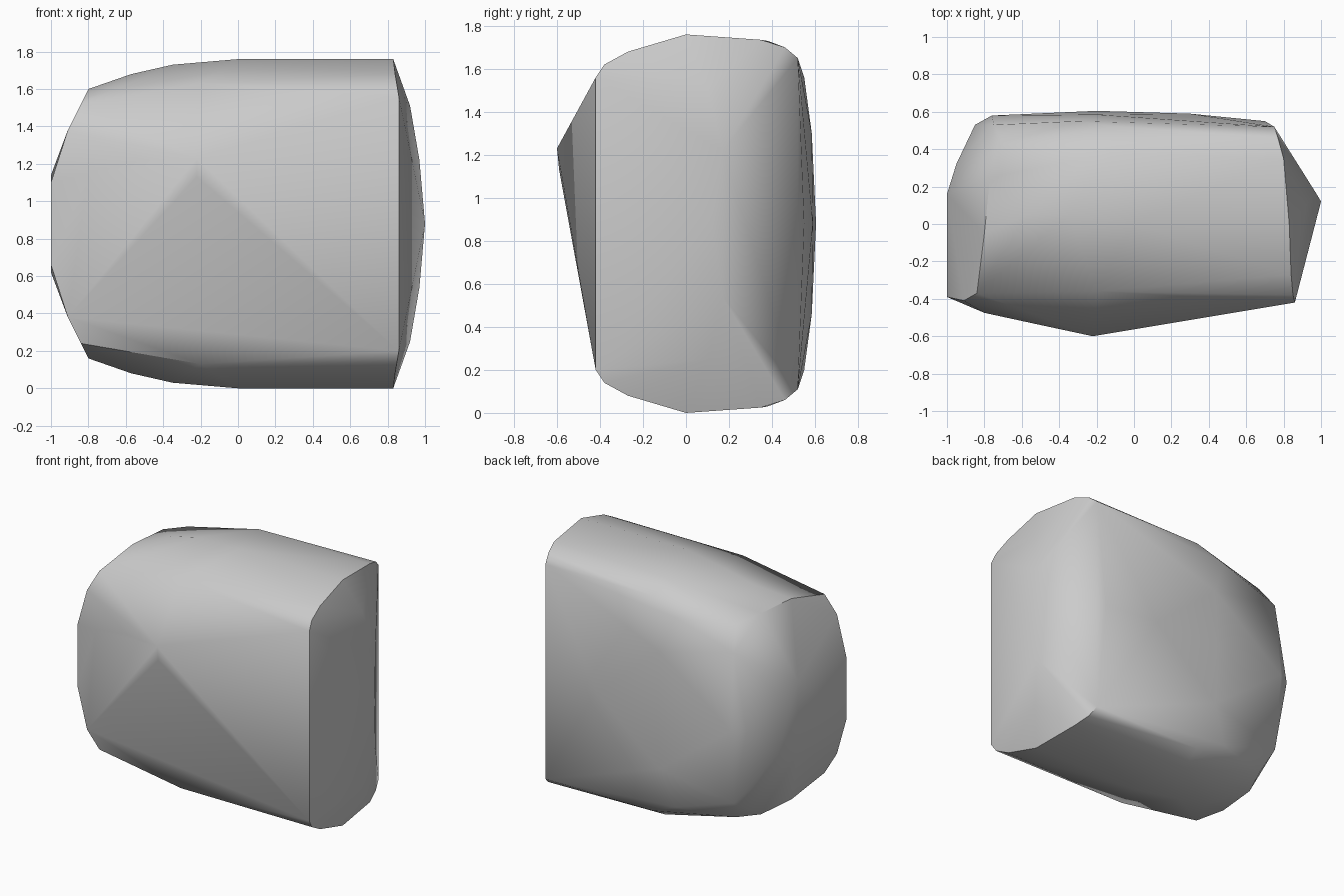
import bpy
import bmesh
import math

HEIGHT = 1.76


def add_point(mesh, x, y, z):
    """Add one corner of the faceted block."""
    return mesh.verts.new((x, y, z))


def add_mirrored(mesh, points):
    """Add corners together with their copies about the middle height."""
    for x, y, z in points:
        add_point(mesh, x, y, z)
        if abs(z - HEIGHT / 2) > 0.01:
            add_point(mesh, x, y, HEIGHT - z)


def make_material(name, colour):
    material = bpy.data.materials.new(name)
    material.use_nodes = True
    material.diffuse_color = colour
    shader = next(node for node in material.node_tree.nodes
                  if node.type == 'BSDF_PRINCIPLED')
    shader.inputs['Base Color'].default_value = colour
    return material


# Remove the default cube
default_cube = bpy.data.objects.get("Cube")
if default_cube:
    bpy.data.objects.remove(default_cube, do_unlink=True)

# Rim around the right-hand cut face
right_rim = [
    (0.86, -0.42, 1.56), (0.85, -0.38, 1.62), (0.84, -0.27, 1.68),
    (0.83, 0.0, 1.76), (0.80, 0.35, 1.735), (0.77, 0.46, 1.70),
    (0.75, 0.52, 1.65),
]

# Curved ridge that makes the right-hand face bulge
right_ridge = [
    (0.92, 0.1, 1.51), (0.97, 0.17, 1.22), (1.0, 0.12, 0.88),
]

# Rounded left-hand end
left_end = [
    (-1.0, -0.39, 1.1), (-0.91, -0.41, 1.38), (-0.84, -0.37, 1.52),
    (-0.8, -0.05, 1.6), (-0.77, 0.25, 1.6), (-0.7, 0.43, 1.57),
    (-0.75, 0.53, 1.42), (-1.0, 0.16, 1.14), (-0.95, 0.32, 1.1),
    (-0.85, 0.53, 0.88),
]

# Crown running along the top and the underside
crown = [
    (0.0, 0.0, 1.76), (-0.35, 0.05, 1.73), (-0.57, 0.05, 1.68),
    (-0.1, 0.38, 1.73), (-0.1, 0.52, 1.65), (-0.2, -0.36, 1.63),
]

# Gently bowed back
back = [
    (0.7, 0.55, 0.88), (0.3, 0.59, 0.88), (-0.2, 0.605, 0.88),
    (-0.76, 0.58, 0.88), (-0.2, 0.585, 1.3), (-0.3, 0.55, 1.56),
]

# Off-centre peak on the front, with its falling shoulders
front = [
    (-0.22, -0.6, 1.23), (-0.22, -0.59, 1.13), (-0.5, -0.54, 1.22),
    (-0.8, -0.475, 1.15),
]

mesh = bmesh.new()
for section in (right_rim, right_ridge, left_end, crown, back):
    add_mirrored(mesh, section)
for corner in front:
    add_point(mesh, *corner)

# Wrap a closed skin around the corners
hull = bmesh.ops.convex_hull(mesh, input=mesh.verts[:])
loose = {item for key in ('geom_interior', 'geom_unused')
         for item in hull[key] if isinstance(item, bmesh.types.BMVert)}
bmesh.ops.delete(mesh, geom=list(loose), context='VERTS')
bmesh.ops.recalc_face_normals(mesh, faces=mesh.faces[:])

data = bpy.data.meshes.new("stone_block")
mesh.to_mesh(data)
mesh.free()
data.materials.append(make_material("plain grey", (0.6, 0.6, 0.6, 1.0)))

block = bpy.data.objects.new("stone_block", data)
bpy.context.collection.objects.link(block)

# Smooth the skin while the cut rims stay crisp
bpy.ops.object.select_all(action='DESELECT')
block.select_set(True)
bpy.context.view_layer.objects.active = block
bpy.ops.object.shade_smooth_by_angle(angle=math.radians(42))
